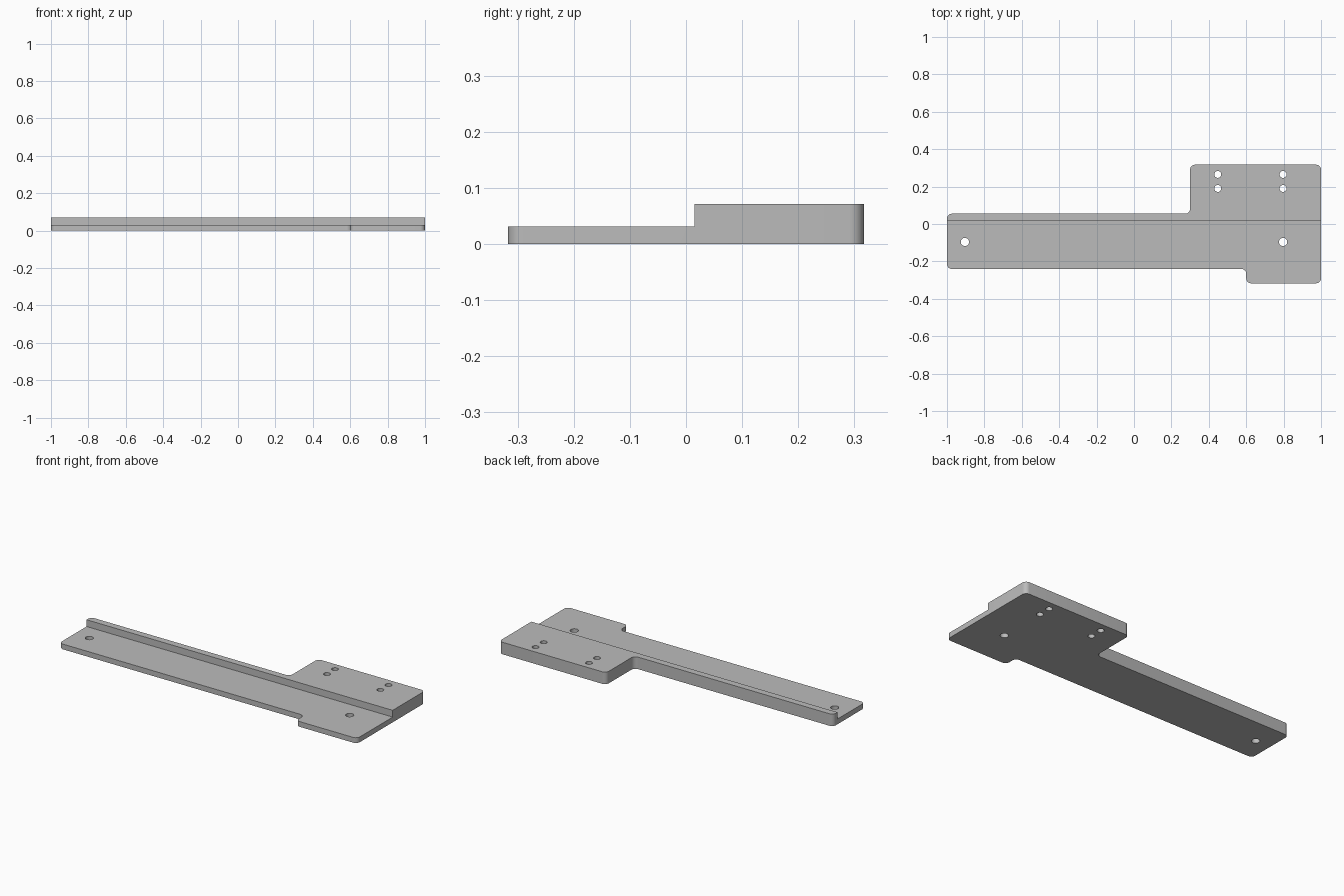
import bpy, bmesh, math
from mathutils import Vector

cube = bpy.data.objects.get("Cube")
if cube:
    bpy.data.objects.remove(cube, do_unlink=True)

HIGH, LOW, STEP_Y, FILLET = 0.071, 0.031, 0.015, 0.026

grey = bpy.data.materials.new("plain grey")
grey.use_nodes = True
colour = (0.5, 0.5, 0.5, 1)
grey.diffuse_color = colour
grey.node_tree.nodes["Principled BSDF"].inputs["Base Color"].default_value = colour


def add_object(name, bm):
    bmesh.ops.recalc_face_normals(bm, faces=bm.faces)
    mesh = bpy.data.meshes.new(name)
    bm.to_mesh(mesh)
    bm.free()
    mesh.materials.append(grey)
    obj = bpy.data.objects.new(name, mesh)
    bpy.context.collection.objects.link(obj)
    return obj


def cut(target, cutter):
    cutter.hide_render = True
    mod = target.modifiers.new("cut", "BOOLEAN")
    mod.operation = "DIFFERENCE"
    mod.solver = "EXACT"
    mod.object = cutter
    bpy.context.view_layer.objects.active = target
    bpy.ops.object.modifier_apply(modifier=mod.name)
    bpy.data.objects.remove(cutter, do_unlink=True)


def rounded(corners, radius, steps=8):
    """Replace each right-angled corner by an arc."""
    points = []
    for i, p in enumerate(corners):
        p = Vector(p)
        a = (Vector(corners[i - 1]) - p).normalized() * radius
        b = (Vector(corners[(i + 1) % len(corners)]) - p).normalized() * radius
        for k in range(steps + 1):
            t = math.pi / 2 * k / steps
            points.append(p + a * (1 - math.sin(t)) + b * (1 - math.cos(t)))
    return points


# Plate: long arm with a wide head, all corners filleted
outline = [(-1, -0.24), (0.6, -0.24), (0.6, -0.317), (1, -0.317),
           (1, 0.317), (0.3, 0.317), (0.3, 0.055), (-1, 0.055)]
bm = bmesh.new()
face = bm.faces.new([bm.verts.new((p.x, p.y, 0)) for p in rounded(outline, FILLET)])
ext = bmesh.ops.extrude_face_region(bm, geom=[face])
bmesh.ops.translate(bm, vec=(0, 0, HIGH),
                    verts=[v for v in ext["geom"] if isinstance(v, bmesh.types.BMVert)])
plate = add_object("mounting_plate", bm)

# Lowered front ledge
bm = bmesh.new()
bmesh.ops.create_cube(bm, size=1)
bmesh.ops.scale(bm, vec=(3, 1, 1), verts=bm.verts)
bmesh.ops.translate(bm, vec=(0, STEP_Y - 0.5, LOW + 0.5), verts=bm.verts)
cut(plate, add_object("ledge_cutter", bm))

# Through holes: two in the ledge, four in the raised head
holes = [(x, -0.096, 0.022) for x in (-0.904, 0.797)]
holes += [(x, y, 0.0185) for x in (0.448, 0.797) for y in (0.19, 0.265)]
bm = bmesh.new()
for x, y, radius in holes:
    made = bmesh.ops.create_cone(bm, cap_ends=True, segments=32,
                                 radius1=radius, radius2=radius, depth=1)
    bmesh.ops.translate(bm, vec=(x, y, 0), verts=made["verts"])
cut(plate, add_object("hole_cutter", bm))

# Smooth fillets and hole walls, crisp edges elsewhere
bpy.ops.object.select_all(action="DESELECT")
plate.select_set(True)
bpy.context.view_layer.objects.active = plate
bpy.ops.object.shade_smooth_by_angle(angle=math.radians(30))
